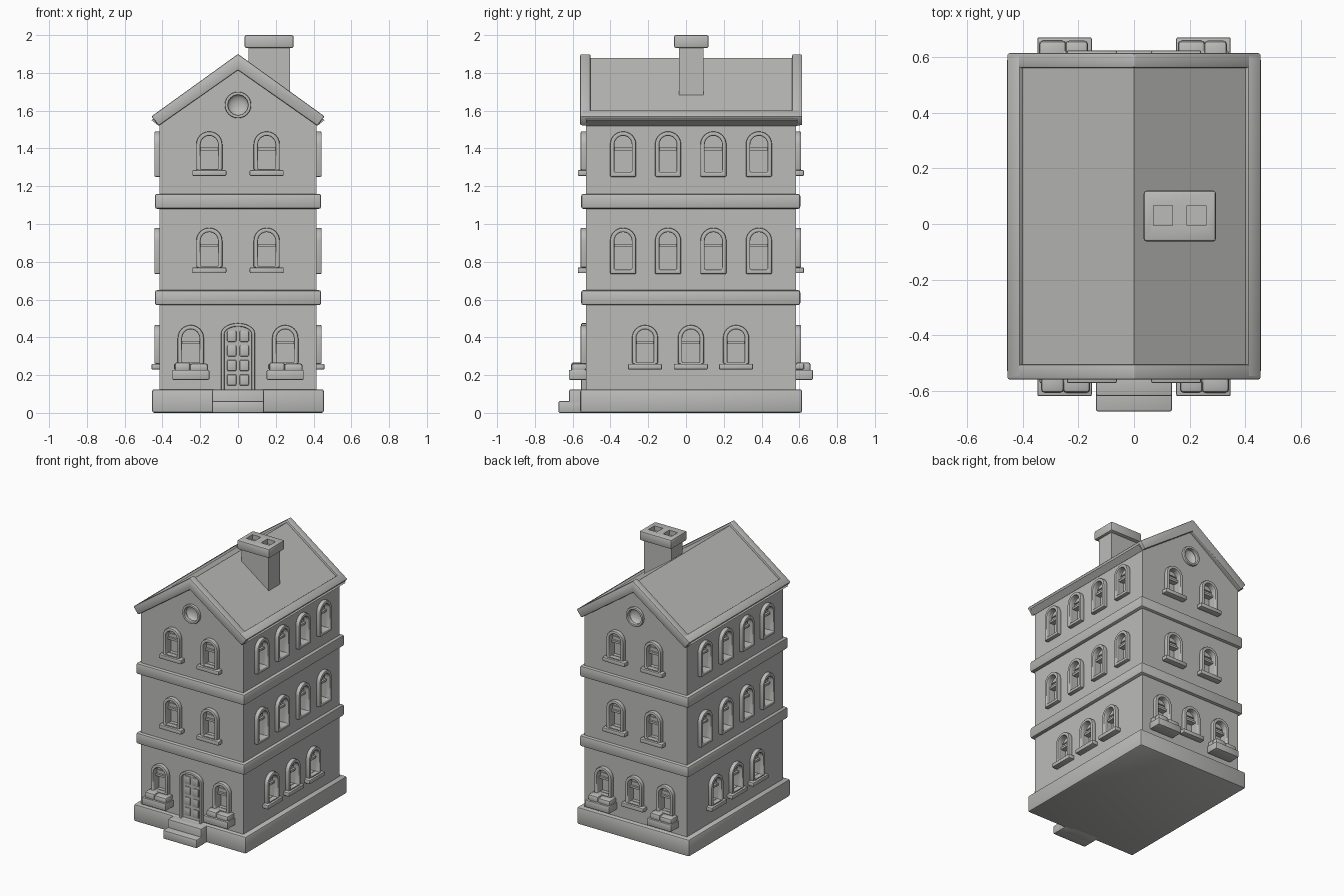
import bpy, bmesh
from math import sin, cos, pi, radians
from mathutils import Matrix, Vector

if "Cube" in bpy.data.objects:
    bpy.data.objects.remove(bpy.data.objects["Cube"], do_unlink=True)

GREY = (0.5, 0.5, 0.49, 1)
stone = bpy.data.materials.new("plain_grey")
stone.use_nodes = True
stone.diffuse_color = GREY
stone.node_tree.nodes["Principled BSDF"].inputs["Base Color"].default_value = GREY

# Wall frames: local x runs along the wall, local -y points outward
FRONT, BACK, SIDE = -0.53, 0.582, 0.415


def wall_frame(x, y, angle):
    return Matrix.Translation((x, y, 0)) @ Matrix.Rotation(angle, 4, 'Z')


front = wall_frame(0, FRONT, 0)
back = wall_frame(0, BACK, pi)
left = wall_frame(SIDE, 0, pi / 2)
right = wall_frame(-SIDE, 0, -pi / 2)
world = Matrix.Identity(4)


def smooth(mesh):
    mesh.polygons.foreach_set("use_smooth", [True] * len(mesh.polygons))
    mesh.set_sharp_from_angle(angle=radians(35))


def finish(name, bm, bevel=0.0):
    bmesh.ops.recalc_face_normals(bm, faces=bm.faces)
    if bevel:
        edges = [e for e in bm.edges if e.calc_face_angle(0) > 0.6]
        bmesh.ops.bevel(bm, geom=edges, offset=bevel, segments=2,
                        profile=0.5, affect='EDGES')
    mesh = bpy.data.meshes.new(name)
    bm.to_mesh(mesh)
    bm.free()
    mesh.materials.append(stone)
    smooth(mesh)
    ob = bpy.data.objects.new(name, mesh)
    bpy.context.collection.objects.link(ob)
    return ob


def add_prism(bm, outline, d0, d1, frame):
    """Extrude an upright outline from outward depth d0 to d1."""
    face = bm.faces.new([bm.verts.new(frame @ Vector((u, -d0, z))) for u, z in outline])
    ext = bmesh.ops.extrude_face_region(bm, geom=[face])["geom"]
    move = frame.to_3x3() @ Vector((0, d0 - d1, 0))
    bmesh.ops.translate(bm, vec=move, verts=[v for v in ext if isinstance(v, bmesh.types.BMVert)])


def prism(name, outline, d0, d1, frame=world, bevel=0.0):
    bm = bmesh.new()
    add_prism(bm, outline, d0, d1, frame)
    return finish(name, bm, bevel)


def rect(u0, u1, z0, z1):
    return [(u0, z0), (u1, z0), (u1, z1), (u0, z1)]


def box(name, x0, x1, y0, y1, z0, z1, bevel=0.0):
    return prism(name, rect(x0, x1, z0, z1), -y1, -y0, world, bevel)


def ring(name, outer, inner, d0, d1, frame, bevel):
    """Closed band between two outlines with the same point count."""
    bm = bmesh.new()
    loops = [[bm.verts.new(frame @ Vector((u, -d, z))) for u, z in pts]
             for pts, d in ((outer, d0), (outer, d1), (inner, d1), (inner, d0))]
    for k in range(4):
        a, b = loops[k], loops[(k + 1) % 4]
        for i in range(len(a)):
            j = (i + 1) % len(a)
            bm.faces.new((a[i], a[j], b[j], b[i]))
    return finish(name, bm, bevel)


def arch(u, half, z0, top, rise, n=12):
    pts = [(u - half, z0), (u + half, z0)]
    return pts + [(u + half * cos(pi * i / n), top - rise + rise * sin(pi * i / n))
                  for i in range(n + 1)]


def circle(r, z, n=24):
    return [(r * cos(2 * pi * i / n), z + r * sin(2 * pi * i / n)) for i in range(n)]


def cut(ob, cutter_bm):
    """Subtract the cutter and bake the result."""
    cutter = finish("cutter", cutter_bm)
    cutter.hide_render = True
    mod = ob.modifiers.new("cut", 'BOOLEAN')
    mod.operation, mod.solver, mod.object = 'DIFFERENCE', 'EXACT', cutter
    dg = bpy.context.evaluated_depsgraph_get()
    mesh = bpy.data.meshes.new_from_object(ob.evaluated_get(dg))
    ob.modifiers.clear()
    ob.data = mesh
    smooth(mesh)
    bpy.data.objects.remove(cutter, do_unlink=True)


recesses = bmesh.new()


def window(frame, u, z0, top, sill=True, planter=False):
    inner = arch(u, 0.046, z0 + (0.005 if sill else 0.023), top - 0.023, 0.046)
    ring("window_frame", arch(u, 0.069, z0, top, 0.069), inner, -0.01, 0.028, frame, 0.007)
    add_prism(recesses, inner, -0.04, 0.02, frame)
    # upper sash, set forward of the lower pane
    prism("upper_sash", arch(u, 0.046, top - 0.1, top - 0.023, 0.046), -0.045, -0.015, frame)
    prism("sash_rail", rect(u - 0.046, u + 0.046, top - 0.1, top - 0.085), -0.04, 0, frame)
    prism("sash_bar", rect(u - 0.04, u + 0.04, top - 0.063, top - 0.056), -0.03, -0.008, frame)
    if sill:
        prism("window_sill", rect(u - 0.09, u + 0.09, z0 - 0.03, z0), -0.01, 0.043, frame, 0.006)
    if planter:
        prism("planter_box", rect(u - 0.098, u + 0.098, 0.175, 0.228), -0.01, 0.09, frame, 0.006)
        prism("planter_bush", rect(u - 0.085, u - 0.002, 0.215, 0.268), 0, 0.078, frame, 0.014)
        prism("planter_bush", rect(u - 0.006, u + 0.092, 0.215, 0.262), 0, 0.078, frame, 0.014)


# Walls with gable ends
walls = prism("walls", [(-SIDE, 0.05), (SIDE, 0.05), (SIDE, 1.53), (0, 1.83), (-SIDE, 1.53)],
              -BACK, -FRONT)

# Base, front steps and floor bands
box("base", -0.455, 0.455, -0.56, 0.615, 0, 0.125, 0.012)
box("lower_step", -0.137, 0.137, -0.675, -0.54, 0, 0.063, 0.008)
box("upper_step", -0.137, 0.137, -0.62, -0.52, 0, 0.123, 0.008)
for z in (0.57, 1.08):
    box("floor_band", -0.44, 0.44, -0.555, 0.605, z, z + 0.08, 0.012)

# Windows on all four walls
for frame in (front, back):
    for s in (-1, 1):
        window(frame, s * 0.152, 1.285, 1.49)
        window(frame, s * 0.152, 0.77, 0.98)
        window(frame, s * 0.25, 0.26, 0.465, planter=True)
    # round gable window with a dished centre
    ring("round_window_frame", circle(0.07, 1.63), circle(0.053, 1.63), -0.01, 0.018, frame, 0.005)
    dish = frame @ Matrix.Translation((0, 0, 1.63)) @ Matrix.Diagonal((0.056, 0.03, 0.056, 1))
    bmesh.ops.create_uvsphere(recesses, u_segments=24, v_segments=12, radius=1, matrix=dish)
window(back, 0, 0.26, 0.465)

for frame, s in ((left, 1), (right, -1)):
    for y in (-0.333, -0.095, 0.145, 0.386):
        window(frame, s * y, 1.25, 1.49, sill=False)
        window(frame, s * y, 0.735, 0.98, sill=False)
    for y in (-0.217, 0.026, 0.265):
        window(frame, s * y, 0.26, 0.465)
cut(walls, recesses)

# Front door with two columns of panels
leaf = arch(0, 0.072, 0.12, 0.457, 0.04)
ring("door_frame", arch(0, 0.09, 0.12, 0.475, 0.055), leaf, -0.01, 0.025, front, 0.006)
prism("door_leaf", leaf, -0.01, 0.004, front)
for s in (-1, 1):
    for z in (0.145, 0.222, 0.299, 0.376):
        prism("door_panel", rect(s * 0.033 - 0.024, s * 0.033 + 0.024, z, z + 0.058),
              0, 0.011, front, 0.005)

# Roof: sunken slopes, raised gable copings and eave trims
def chevron(apex):
    drop = 1.9 - apex
    return [(-0.458, 1.57 - drop), (-0.42, 1.52), (0, 1.815), (0.42, 1.52),
            (0.458, 1.57 - drop), (0, apex)]


prism("roof_slopes", chevron(1.88), -0.59, 0.53)
prism("front_coping", chevron(1.9), 0.505, 0.56, bevel=0.007)
prism("back_coping", chevron(1.9), -0.615, -0.562, bevel=0.007)
for s in (-1, 1):
    prism("eave_trim", [(s * 0.42, 1.52), (s * 0.458, 1.57), (s * 0.411, 1.604), (s * 0.375, 1.552)],
          -0.607, 0.552, bevel=0.005)

# Chimney with two square flues
box("chimney_shaft", 0.055, 0.275, -0.037, 0.092, 1.6, 1.95)
cap = box("chimney_cap", 0.035, 0.295, -0.063, 0.12, 1.932, 2.0, 0.01)
flues = bmesh.new()
for x in (0.105, 0.225):
    add_prism(flues, rect(x - 0.034, x + 0.034, 1.965, 2.05), -0.066, 0.005, world)
cut(cap, flues)
